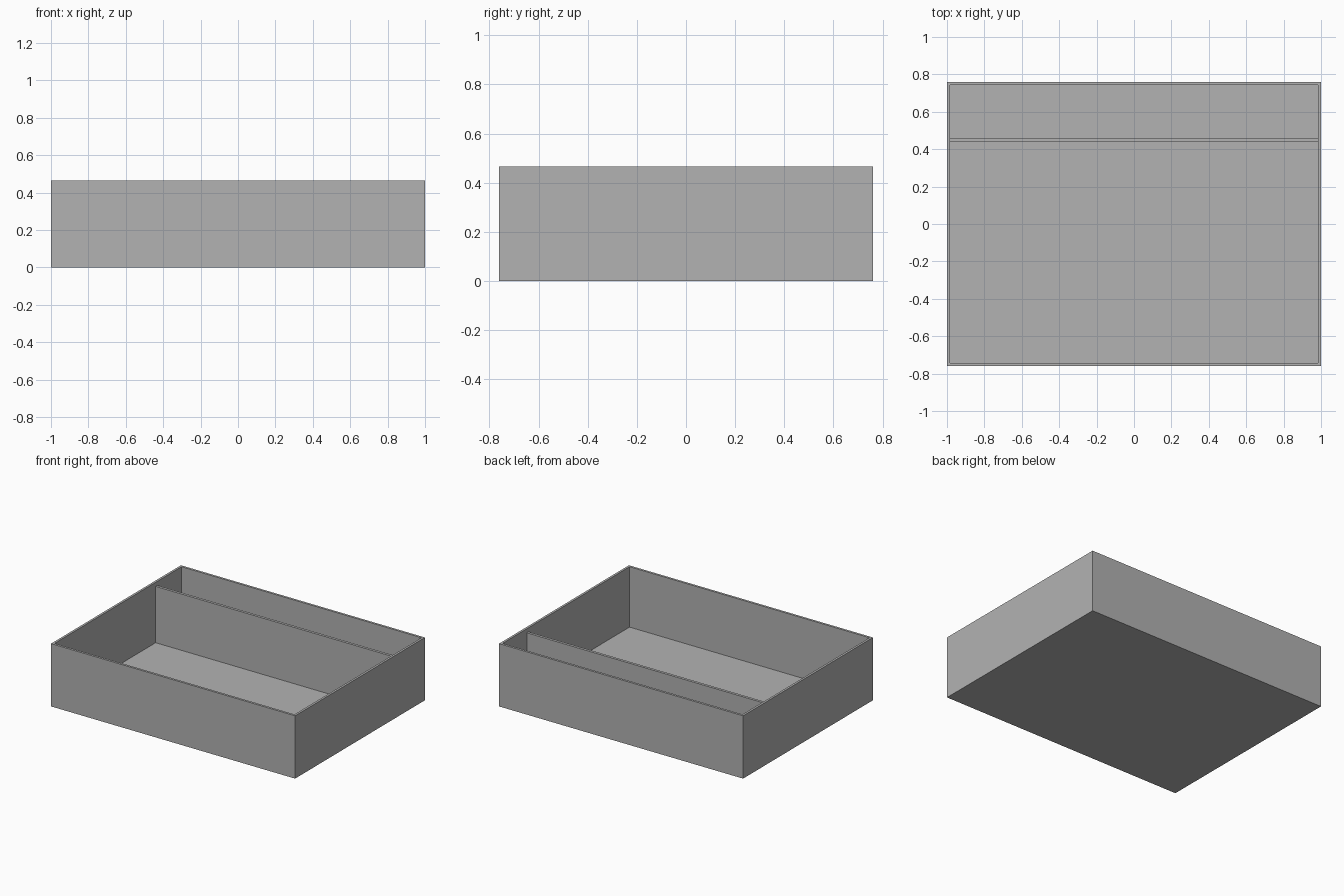
import bpy
import bmesh
from mathutils import Matrix, Vector

cube = bpy.data.objects.get("Cube")
if cube:
    bpy.data.objects.remove(cube, do_unlink=True)

WIDTH, DEPTH, HEIGHT = 2.0, 1.52, 0.465
WALL, FLOOR = 0.017, 0.018
DIVIDER_Y, DIVIDER_THICK, DIVIDER_TOP = 0.45, 0.02, 0.435

# Single plain grey
grey = bpy.data.materials.new("plain_grey")
grey.use_nodes = True
colour = (0.448, 0.448, 0.448, 1)
grey.diffuse_color = colour
grey.node_tree.nodes["Principled BSDF"].inputs["Base Color"].default_value = colour


def box_mesh(size, centre):
    bm = bmesh.new()
    matrix = Matrix.Translation(centre) @ Matrix.Diagonal((*size, 1))
    bmesh.ops.create_cube(bm, size=1, matrix=matrix)
    return bm


def add_object(name, bm):
    bmesh.ops.recalc_face_normals(bm, faces=bm.faces)
    mesh = bpy.data.meshes.new(name)
    bm.to_mesh(mesh)
    bm.free()
    mesh.materials.append(grey)
    obj = bpy.data.objects.new(name, mesh)
    bpy.context.collection.objects.link(obj)
    return obj


# Open tray: inset the top face for the rim, then push it down to the floor
bm = box_mesh((WIDTH, DEPTH, HEIGHT), (0, 0, HEIGHT / 2))
bm.normal_update()
top = max(bm.faces, key=lambda f: f.calc_center_median().z)
bmesh.ops.inset_region(bm, faces=[top], thickness=WALL, use_even_offset=True)
extruded = bmesh.ops.extrude_discrete_faces(bm, faces=[top])
for vert in extruded["faces"][0].verts:
    vert.co += Vector((0, 0, FLOOR - HEIGHT))
add_object("tray", bm)

# Divider near the back, slightly lower than the rim
tall = DIVIDER_TOP - FLOOR
bm = box_mesh((WIDTH - 2 * WALL, DIVIDER_THICK, tall),
              (0, DIVIDER_Y, FLOOR + tall / 2))
add_object("divider", bm)
